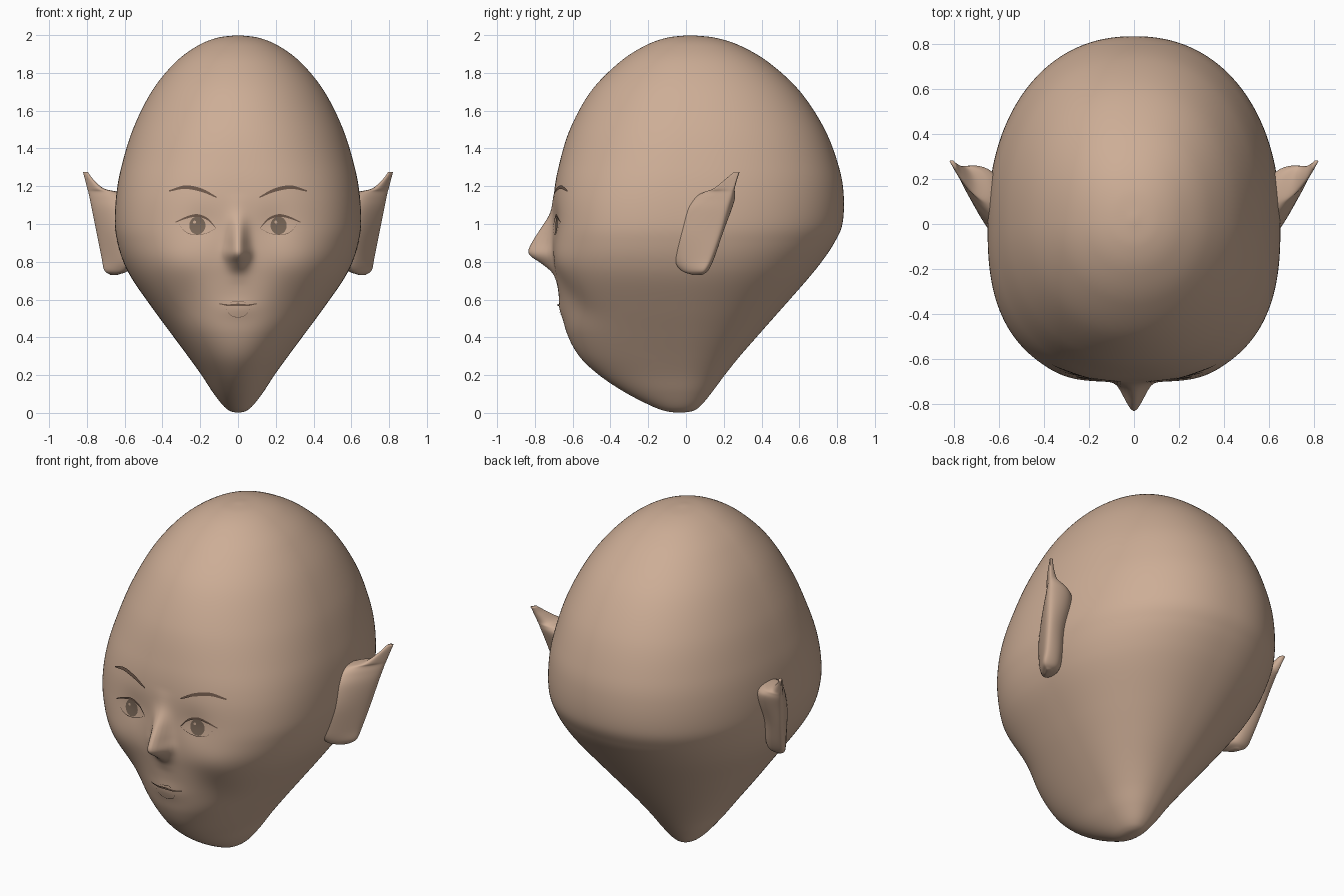
import bpy, bmesh
from math import sin, cos, pi, exp
from mathutils import Vector
from mathutils.bvhtree import BVHTree

old = bpy.data.objects.get("Cube")
if old:
    bpy.data.objects.remove(old, do_unlink=True)


def material(name, rgb):
    mat = bpy.data.materials.new(name)
    mat.use_nodes = True
    mat.diffuse_color = (*rgb, 1)
    mat.node_tree.nodes["Principled BSDF"].inputs["Base Color"].default_value = (*rgb, 1)
    return mat


skin = material("warm skin", (0.61, 0.42, 0.305))
brown = material("dark brown", (0.16, 0.10, 0.07))
iris_brown = material("iris brown", (0.2, 0.14, 0.1))


def finish(name, bm, mat):
    bmesh.ops.recalc_face_normals(bm, faces=bm.faces)
    mesh = bpy.data.meshes.new(name)
    bm.to_mesh(mesh)
    mesh.materials.append(mat)
    mesh.shade_smooth()
    obj = bpy.data.objects.new(name, mesh)
    bpy.context.collection.objects.link(obj)
    return obj


def smooth_rows(rows, steps):
    """Catmull-Rom samples through a list of rows."""
    pts = [Vector(r) for r in rows]
    pts = [2 * pts[0] - pts[1]] + pts + [2 * pts[-1] - pts[-2]]
    out = []
    for a, b, c, d in zip(pts, pts[1:], pts[2:], pts[3:]):
        for k in range(steps):
            t = k / steps
            out.append(b + t / 2 * (c - a + t * (2 * a - 5 * b + 4 * c - d + t * (3 * (b - c) + d - a))))
    return out + [pts[-2]]


def loft(rings):
    """Skin closed rings and cap both ends with fans."""
    bm = bmesh.new()
    loops = [[bm.verts.new(p) for p in ring] for ring in rings]
    n = len(loops[0])
    for lo, hi in zip(loops, loops[1:]):
        for i in range(n):
            j = (i + 1) % n
            bm.faces.new((lo[i], lo[j], hi[j], hi[i]))
    for loop in (loops[0], loops[-1]):
        tip = bm.verts.new(sum((v.co for v in loop), Vector()) / n)
        for i in range(n):
            bm.faces.new((loop[i], loop[(i + 1) % n], tip))
    return bm


def bump(x, z, cx, cz, sx, sz):
    return exp(-((x - cx) / sx) ** 2 - ((z - cz) / sz) ** 2)


# Nose ridge: height, projection, half width
NOSE = smooth_rows([(1.16, 0, .05), (1.06, .015, .05), (.97, .068, .047), (.91, .106, .048),
                    (.86, .13, .05), (.83, .12, .05), (.79, .065, .05), (.74, .015, .05),
                    (.68, 0, .05)], 8)


def relief(x, z):
    """How far the face stands forward of the plain skull."""
    x = abs(x)
    out = .02 * bump(x, z, .33, .8, .16, .13)
    out -= .012 * bump(x, z, .19, 1.0, .09, .09)
    out -= .016 * bump(x, z, .27, .58, .1, .13)
    out += .012 * bump(x, z, .05, .84, .025, .035)
    out += .01 * bump(x, z, 0, .55, .1, .05)
    for a, b in zip(NOSE, NOSE[1:]):
        if b[0] <= z < a[0]:
            row = a.lerp(b, (a[0] - z) / (a[0] - b[0]))
            out += row[1] * exp(-(x / row[2]) ** 2)
            break
    return out


# Head: height, half width, front, back
HEAD = [(2, 0, .02, .02), (1.985, .113, -.105, .16), (1.94, .22, -.225, .295), (1.85, .338, -.36, .445),
        (1.7, .458, -.505, .605), (1.5, .557, -.615, .735), (1.3, .618, -.675, .81),
        (1.15, .645, -.7, .835), (1, .652, -.705, .828), (.9, .638, -.705, .785), (.8, .607, -.7, .718),
        (.7, .555, -.685, .637), (.55, .45, -.66, .505), (.42, .354, -.63, .39), (.3, .265, -.565, .285),
        (.2, .193, -.46, .205), (.11, .134, -.325, .138), (.04, .08, -.19, .08), (.01, .042, -.11, .035),
        (0, 0, -.035, -.035)]
SEG = 256
rings = []
for z, w, front, back in smooth_rows(HEAD, 9)[1:-1]:
    mid = .0275 * z - .035
    square = 2 + .65 * exp(-((z - .9) / .45) ** 2)
    ring = []
    for i in range(SEG):
        c, s = cos(2 * pi * i / SEG), sin(2 * pi * i / SEG)
        p = square if s < 0 else 2.2
        r = (abs(c) ** p + abs(s) ** p) ** (-1 / p)
        x, y = w * r * c, mid + r * s * (back - mid if s > 0 else mid - front)
        if s < 0:
            y -= relief(x, z) * min(1, -3 * s)
        ring.append(Vector((x, y, max(z, 0))))
    rings.append(ring)
head_bm = loft(rings)
surface = BVHTree.FromBMesh(head_bm)
finish("head", head_bm, skin)


# Ears: height, root x, root y, edge x, edge y, half thickness
EAR = smooth_rows([(.73, .64, .05, .675, .08, .02), (.755, .58, .02, .708, .095, .06),
                   (.82, .56, -.005, .722, .125, .085), (.95, .56, 0, .748, .17, .1),
                   (1.07, .56, .055, .772, .205, .105), (1.135, .58, .105, .785, .228, .09),
                   (1.168, .63, .14, .792, .24, .065), (1.188, .71, .175, .798, .248, .042),
                   (1.235, .765, .222, .81, .265, .024), (1.275, .795, .262, .821, .28, .012)], 6)
for side, label in ((1, "left"), (-1, "right")):
    rings = []
    for z, rx, ry, ex, ey, thick in EAR:
        ring = []
        for i in range(40):
            a = 2 * pi * i / 40
            t = (1 + cos(a)) / 2
            x = rx + (ex - rx) * t
            y = ry + (ey - ry) * t + thick * sin(a) * (1 - .45 * cos(a))
            ring.append(Vector((side * x, y, z)))
        rings.append(ring)
    finish(label + "_ear", loft(rings), skin)


def on_face(x, z, lift):
    hit = surface.ray_cast(Vector((x, -2, z)), Vector((0, 1, 0)))[0]
    return Vector((x, hit.y - lift, z))


def stroke(name, path, width, side, mat):
    """Tapered painted line: path of (x, z) points laid on the face."""
    bm = bmesh.new()
    pts = smooth_rows([(side * x, z) for x, z in path], 8)
    last = len(pts) - 1
    pairs = []
    for i, (x, z) in enumerate(pts):
        half = width / 2 * (.35 + .65 * sin(pi * i / last))
        pairs.append([bm.verts.new(on_face(x, z + h, .007)) for h in (-half, half)])
    for (a, b), (c, d) in zip(pairs, pairs[1:]):
        bm.faces.new((a, c, d, b))
    finish(name, bm, mat)


def patch(name, cx, cz, rx, rz, lift, mat):
    """Painted oval laid on the face."""
    bm = bmesh.new()
    centre = bm.verts.new(on_face(cx, cz, lift))
    inner = None
    for k in (.33, .66, 1):
        ring = [bm.verts.new(on_face(cx + k * rx * cos(2 * pi * i / 32), cz + k * rz * sin(2 * pi * i / 32), lift))
                for i in range(32)]
        for i in range(32):
            j = (i + 1) % 32
            bm.faces.new((inner[i], inner[j], ring[j], ring[i]) if inner else (centre, ring[i], ring[j]))
        inner = ring
    finish(name, bm, mat)


# Eyes and brows
for side, label in ((1, "left"), (-1, "right")):
    stroke(label + "_brow", [(.115, 1.142), (.19, 1.178), (.28, 1.195), (.365, 1.175)], .02, side, brown)
    stroke(label + "_upper_lid", [(.118, .98), (.16, 1.025), (.215, 1.045), (.27, 1.035), (.33, 1.01)],
           .014, side, brown)
    stroke(label + "_lower_lid", [(.12, .975), (.17, .95), (.23, .943), (.28, .96), (.315, 1.005)],
           .003, side, brown)
    patch(label + "_iris", side * .215, .992, .043, .047, .004, iris_brown)
    patch(label + "_eye_glint", side * .215 - .015, 1.01, .008, .008, .007, skin)

# Mouth
stroke("mouth_line", [(-.1, .578), (-.05, .57), (0, .572), (.05, .57), (.1, .578)], .012, 1, brown)
stroke("upper_lip", [(-.04, .582), (-.02, .592), (0, .587), (.02, .592), (.04, .582)], .003, 1, brown)
stroke("lower_lip", [(-.062, .55), (-.04, .518), (0, .506), (.04, .518), (.062, .55)], .003, 1, brown)
